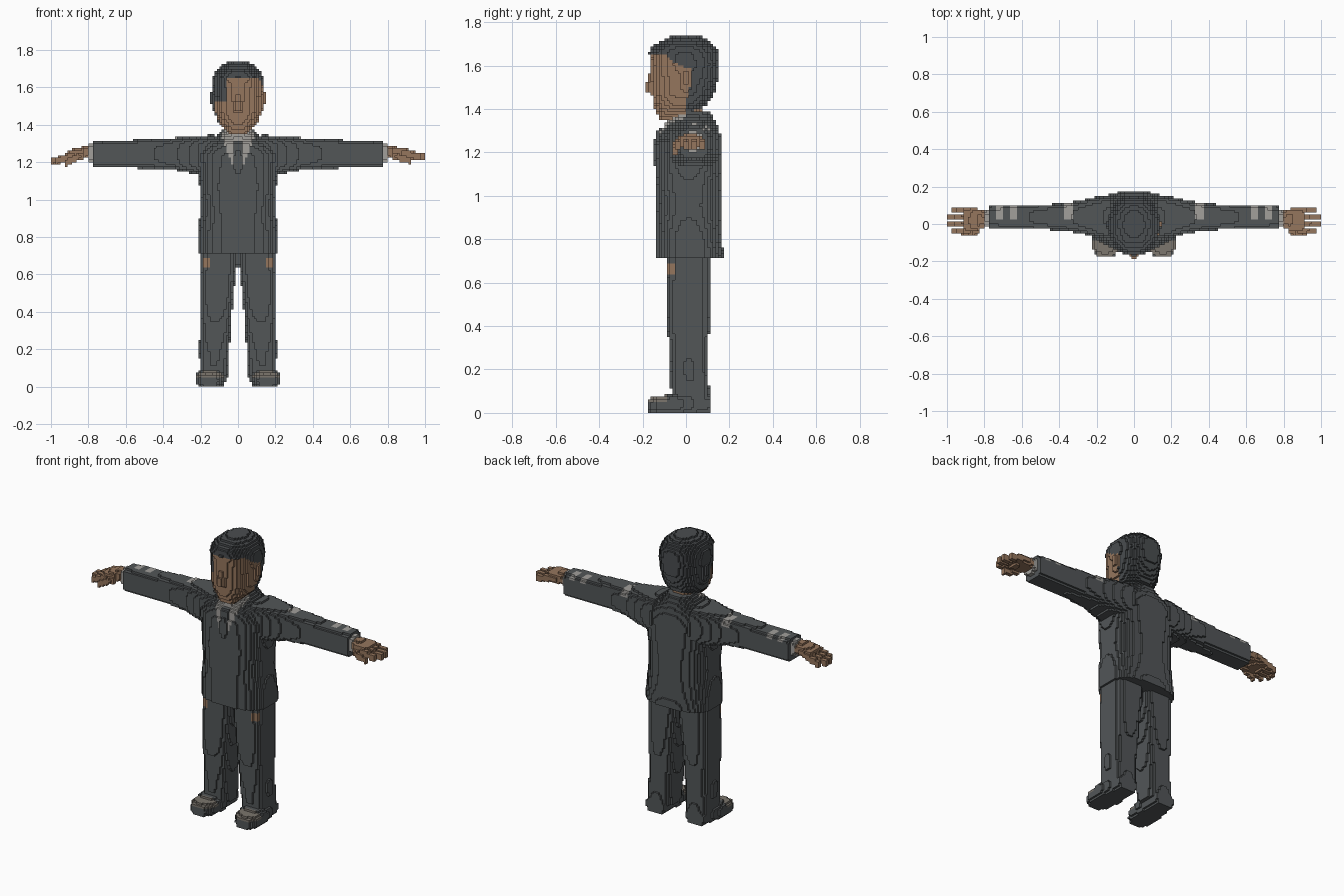
import bpy
from math import floor, ceil
from mathutils import Vector

cube = bpy.data.objects.get("Cube")
if cube:
    bpy.data.objects.remove(cube, do_unlink=True)

V = 0.0125          # edge of one block
cells = {}          # block index -> (part name, colour name)

COLOURS = {
    "suit_charcoal": (0.085, 0.093, 0.097),
    "hair_charcoal": (0.068, 0.075, 0.080),
    "skin_tan": (0.30, 0.18, 0.11),
    "shirt_grey": (0.36, 0.35, 0.33),
    "shoe_grey": (0.20, 0.18, 0.155),
}
mats = {}
for label, rgb in COLOURS.items():
    m = bpy.data.materials.new(label)
    m.use_nodes = True
    m.diffuse_color = (*rgb, 1)
    bsdf = m.node_tree.nodes["Principled BSDF"]
    bsdf.inputs["Base Color"].default_value = (*rgb, 1)
    bsdf.inputs["Roughness"].default_value = 0.8
    mats[label] = m
MAT_INDEX = {label: i for i, label in enumerate(COLOURS)}


def lerp_rows(rows, t):
    """Interpolate rows of (t, values...) at t."""
    for r0, r1 in zip(rows, rows[1:]):
        if r0[0] <= t <= r1[0]:
            f = (t - r0[0]) / (r1[0] - r0[0])
            return [a + (b - a) * f for a, b in zip(r0[1:], r1[1:])]
    return None


def span(c, h):
    return range(floor((c - h) / V), ceil((c + h) / V) + 1)


def loft(part, axis, rows, rule, n=2.5, side=1):
    """Fill blocks inside rounded sections (t, centre a, centre b, half a, half b)."""
    for t in range(floor(rows[0][0] / V), ceil(rows[-1][0] / V) + 1):
        sec = lerp_rows(rows, (t + 0.5) * V)
        if not sec:
            continue
        ca, cb, ha, hb = sec
        for a in span(ca, ha):
            for b in span(cb, hb):
                u = abs((a + 0.5) * V - ca) / ha
                w = abs((b + 0.5) * V - cb) / hb
                if u ** n + w ** n > 1:
                    continue
                i, j, k = {"x": (t, a, b), "y": (a, t, b), "z": (a, b, t)}[axis]
                if side < 0:
                    i = -1 - i
                if k >= 0 and (i, j, k) not in cells:
                    p = [(q + 0.5) * V for q in (i, j, k)]
                    cells[i, j, k] = (part, rule(*p) if callable(rule) else rule)


# Colour rules
def head_rule(x, y, z):
    back = lerp_rows([(1.3, -0.01), (1.42, 0.0), (1.5, 0.02), (1.58, 0.03),
                      (1.61, -0.05), (1.66, -0.1), (1.8, -0.2)], z)[0]
    swept = x < -0.06 and (z > 1.53 or y > -0.06)
    return "hair_charcoal" if y > back or z > 1.65 or swept else "skin_tan"


def jacket_rule(x, y, z):
    collar = y < 0 and z > 1.14 and abs(x) < 0.015 + 0.36 * (z - 1.14)
    return "shirt_grey" if collar else "suit_charcoal"


def sleeve_rule(x, y, z):
    worn = z > 1.285 and any(abs(abs(x) - c) < 0.02 for c in (0.35, 0.64, 0.72))
    return "shirt_grey" if worn and y > 0.03 else "suit_charcoal"


def trouser_rule(x, y, z):
    pocket = 0.64 < z < 0.69 and y < -0.03 and abs(abs(x) - 0.17) < 0.02
    return "skin_tan" if pocket else "suit_charcoal"


def shoe_rule(x, y, z):
    return "shoe_grey" if y < -0.09 and z > 0.045 else "suit_charcoal"


# Head, nose and neck
loft("head", "z", [
    (1.35, 0, -0.075, 0.05, 0.05), (1.38, 0, -0.055, 0.08, 0.08),
    (1.42, 0, -0.025, 0.11, 0.125), (1.47, 0, -0.015, 0.125, 0.143),
    (1.54, 0, -0.005, 0.13, 0.154), (1.61, 0, -0.002, 0.137, 0.157),
    (1.66, 0, -0.01, 0.132, 0.16), (1.69, 0, -0.01, 0.118, 0.145),
    (1.715, 0, -0.005, 0.09, 0.11), (1.74, 0, 0, 0.04, 0.055)], head_rule, 2.3)
loft("nose", "z", [(1.475, 0, -0.15, 0.026, 0.03), (1.5, 0, -0.155, 0.026, 0.033),
                   (1.57, 0, -0.145, 0.013, 0.022)], "skin_tan")
loft("neck", "z", [(1.28, 0, 0, 0.068, 0.07), (1.42, 0, 0.005, 0.068, 0.075)], "skin_tan", 2)

# Tie and jacket body
loft("tie", "z", [(1.14, 0, -0.135, 0.01, 0.013), (1.18, 0, -0.135, 0.032, 0.015),
                  (1.26, 0, -0.13, 0.02, 0.015), (1.31, 0, -0.11, 0.026, 0.02)],
     "suit_charcoal", 4)
loft("jacket", "z", [
    (0.71, 0, 0.02, 0.217, 0.157), (0.8, 0, 0.014, 0.217, 0.15),
    (0.95, 0, 0.01, 0.2, 0.15), (1.07, 0, 0.01, 0.206, 0.153),
    (1.15, 0, 0.013, 0.215, 0.152), (1.24, 0, 0.015, 0.23, 0.15),
    (1.29, 0, 0.016, 0.2, 0.14), (1.33, 0, 0.022, 0.13, 0.118),
    (1.365, 0, 0.03, 0.085, 0.095), (1.39, 0, 0.035, 0.07, 0.07)], jacket_rule, 2.6)

for side, name in ((1, "left"), (-1, "right")):
    droop = 0.0 if side > 0 else 0.025

    # Ear
    loft(name + "_ear", "z", [(1.48, 0.125, 0, 0.013, 0.02), (1.53, 0.13, 0, 0.017, 0.03),
                              (1.575, 0.13, 0.005, 0.015, 0.025)], head_rule, 2, side)

    # Sleeve and shirt cuff
    loft(name + "_sleeve", "x", [
        (0.12, 0.03, 1.235, 0.13, 0.112), (0.24, 0.038, 1.238, 0.1, 0.1),
        (0.35, 0.037, 1.246, 0.075, 0.084), (0.46, 0.037, 1.246, 0.068, 0.078),
        (0.77, 0.037, 1.24, 0.066, 0.069)], sleeve_rule, 3.5, side)
    loft(name + "_cuff", "x", [(0.75, 0.033, 1.25, 0.052, 0.05),
                               (0.795, 0.03, 1.25, 0.045, 0.045)], "shirt_grey", 2.5, side)

    # Hand with four fingers and a thumb
    loft(name + "_hand", "x", [
        (0.78, 0.025, 1.25, 0.035, 0.03), (0.83, 0.022, 1.253, 0.058, 0.032),
        (0.91, 0.02, 1.245 - droop / 2, 0.072, 0.028)], "skin_tan", 2.5, side)
    for y, tip in ((-0.035, 0.975), (0.003, 1.0), (0.04, 0.995), (0.074, 0.97)):
        loft(name + "_hand", "x", [
            (0.89, y, 1.245 - droop / 2, 0.016, 0.021),
            (tip, y, 1.23 - droop, 0.014, 0.017)], "skin_tan", 3, side)
    loft(name + "_hand", "x", [
        (0.82, -0.03, 1.24, 0.02, 0.02), (0.87, -0.048, 1.222, 0.017, 0.02),
        (0.925, -0.05, 1.207 - droop / 2, 0.015, 0.017)], "skin_tan", 3, side)

    # Trouser leg
    loft(name + "_trouser_leg", "z", [
        (0.05, 0.13, 0.022, 0.075, 0.09), (0.2, 0.127, 0.015, 0.08, 0.085),
        (0.465, 0.115, 0.01, 0.088, 0.1), (0.66, 0.103, 0.012, 0.1, 0.102),
        (0.75, 0.103, 0.012, 0.1, 0.102)], trouser_rule, 3.2, side)

    # Shoe
    loft(name + "_shoe", "y", [
        (-0.175, 0.155, 0.032, 0.045, 0.032), (-0.13, 0.152, 0.036, 0.073, 0.04),
        (-0.05, 0.147, 0.042, 0.08, 0.048), (0.03, 0.14, 0.042, 0.068, 0.048),
        (0.11, 0.137, 0.042, 0.058, 0.045)], shoe_rule, 3, side)


# Turn the outer block sides of each part into a mesh
def build(part, members):
    verts, faces, idx, lookup = [], [], [], {}

    def vert(p):
        if p not in lookup:
            lookup[p] = len(verts)
            verts.append(Vector(p) * V)
        return lookup[p]

    for cell, colour in members:
        for ax in range(3):
            for step in (-1, 1):
                nb = list(cell)
                nb[ax] += step
                if tuple(nb) in cells:
                    continue
                quad = []
                for du, dv in ((0, 0), (1, 0), (1, 1), (0, 1)):
                    p = list(cell)
                    p[ax] += step > 0
                    p[(ax + 1) % 3] += du
                    p[(ax + 2) % 3] += dv
                    quad.append(vert(tuple(p)))
                faces.append(quad if step > 0 else quad[::-1])
                idx.append(MAT_INDEX[colour])
    if not faces:
        return
    mesh = bpy.data.meshes.new(part)
    mesh.from_pydata(verts, [], faces)
    for m in mats.values():
        mesh.materials.append(m)
    mesh.polygons.foreach_set("material_index", idx)
    mesh.update()
    bpy.context.collection.objects.link(bpy.data.objects.new(part, mesh))


parts = {}
for cell, (part, colour) in cells.items():
    parts.setdefault(part, []).append((cell, colour))
for part, members in parts.items():
    build(part, members)
